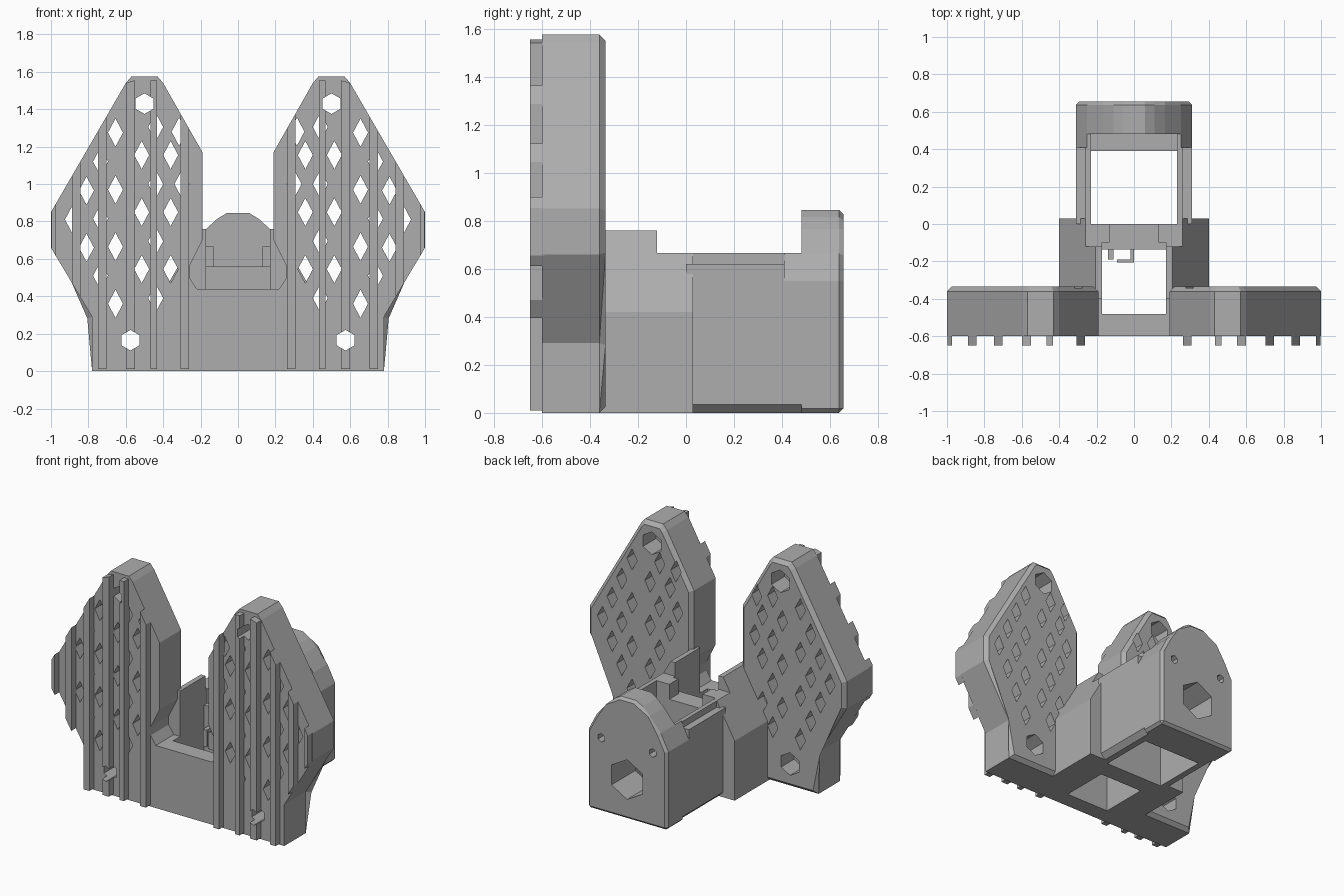
import bpy, bmesh, math

cube = bpy.data.objects.get("Cube")
if cube:
    bpy.data.objects.remove(cube, do_unlink=True)

grey = bpy.data.materials.new("plain_grey")
grey.use_nodes = True
grey.diffuse_color = (0.42, 0.42, 0.42, 1)
grey.node_tree.nodes["Principled BSDF"].inputs["Base Color"].default_value = (0.42, 0.42, 0.42, 1)


def add_prism(bm, profile, y0, y1, side=1):
    """Extrude an x-z profile along y; side -1 mirrors it."""
    front = [bm.verts.new((x * side, y0, z)) for x, z in profile]
    back = [bm.verts.new((x * side, y1, z)) for x, z in profile]
    bm.faces.new(front)
    bm.faces.new(back[::-1])
    n = len(profile)
    for i in range(n):
        j = (i + 1) % n
        bm.faces.new((front[j], front[i], back[i], back[j]))


def finish(name, bm):
    bmesh.ops.recalc_face_normals(bm, faces=bm.faces[:])
    mesh = bpy.data.meshes.new(name)
    bm.to_mesh(mesh)
    bm.free()
    mesh.materials.append(grey)
    obj = bpy.data.objects.new(name, mesh)
    bpy.context.collection.objects.link(obj)
    return obj


def prisms(name, parts, side=1):
    bm = bmesh.new()
    for profile, y0, y1 in parts:
        add_prism(bm, profile, y0, y1, side)
    return finish(name, bm)


def cut(obj, cutter):
    """Subtract a helper mesh, then drop the helper."""
    cutter.hide_render = True
    mod = obj.modifiers.new("cut", 'BOOLEAN')
    mod.operation = 'DIFFERENCE'
    mod.solver = 'EXACT'
    mod.object = cutter
    bpy.context.view_layer.objects.active = obj
    bpy.ops.object.modifier_apply(modifier=mod.name)
    bpy.data.objects.remove(cutter, do_unlink=True)


def box(x0, x1, z0, z1):
    return [(x0, z0), (x1, z0), (x1, z1), (x0, z1)]


def ngon(x, z, r, n=6):
    turn = math.tau / n
    return [(x + r * math.sin(i * turn), z + r * math.cos(i * turn)) for i in range(n)]


def diamond(x, z):
    return [(x, z - 0.075), (x + 0.04, z), (x, z + 0.075), (x - 0.04, z)]


def bevel_edges(bm, test, width):
    edges = [e for e in bm.edges if test(*[v.co for v in e.verts])]
    bmesh.ops.bevel(bm, geom=edges, offset=width, segments=1, affect='EDGES', clamp_overlap=True)


def plate_top(x):
    return min(1.555, 1.17 + 1.76 * (x - 0.19), 0.85 + 1.725 * (1 - x))


def plate_bottom(x):
    return 0.01 if x < 0.78 else 0.29 + 1.68 * (x - 0.78)


plate = [(0.19, 0), (0.78, 0), (0.78, 0.29), (1, 0.66), (1, 0.85), (0.6, 1.54),
         (0.57, 1.575), (0.43, 1.575), (0.4, 1.54), (0.19, 1.17), (0.19, 0.7),
         (0.26, 0.56), (0.26, 0.5), (0.22, 0.44), (0.19, 0.44)]
# Lattice columns: x, lowest z, count
columns = [(0.3, 1.0, 1), (0.315, 1.28, 1), (0.36, 0.545, 3), (0.44, 0.39, 4), (0.515, 0.545, 3),
           (0.655, 0.36, 4), (0.735, 0.51, 3), (0.81, 0.66, 2), (0.885, 0.81, 1)]
ribs = [(0.285, 0.045), (0.45, 0.035), (0.575, 0.05), (0.725, 0.045), (0.865, 0.045), (0.985, 0.026)]
screws = [(0.5, 1.43), (0.575, 0.165)]


def on_back(a, b):
    mid = (a + b) / 2
    return min(a.y, b.y) > -0.35 and (abs(mid.x) > 0.3 or mid.z > 0.7)


for side, word in ((1, "left"), (-1, "right")):
    # Pointed lattice plate
    bm = bmesh.new()
    add_prism(bm, plate, -0.6, -0.335, side)
    bevel_edges(bm, on_back, 0.026)
    panel = finish(word + "_lattice_plate", bm)
    cut(panel, prisms("diamond_cutter", [(diamond(x, z + 0.305 * i), -0.7, -0.2)
                                         for x, z, n in columns for i in range(n)], side))
    cut(panel, prisms("screw_cutter", [(ngon(x, z, 0.055), -0.7, -0.2) for x, z in screws], side))
    cut(panel, prisms("recess_cutter", [(ngon(x, z, 0.08), -0.48, -0.2) for x, z in screws], side))

    # Vertical ribs following the plate outline
    parts = []
    for x, w in ribs:
        a, b = x - w / 2, x + w / 2
        parts.append(([(a, plate_bottom(a)), (b, plate_bottom(b)),
                       (b, plate_top(b)), (a, plate_top(a))], -0.65, -0.59))
    rib_set = prisms(word + "_ribs", parts, side)
    cut(rib_set, prisms("rib_cutter", [(ngon(x, z, 0.055), -0.7, -0.5) for x, z in screws], side))

    # Shoulder block with sloped top
    prisms(word + "_shoulder", [
        ([(0.17, 0), (0.4, 0), (0.4, 0.42), (0.24, 0.7), (0.205, 0.76), (0.17, 0.76)], -0.4, -0.12),
        ([(0.17, 0), (0.4, 0), (0.4, 0.42), (0.26, 0.665), (0.17, 0.665)], -0.12, -0.1),
        ([(0.235, 0), (0.4, 0), (0.4, 0.42), (0.26, 0.665), (0.235, 0.665)], -0.1, 0.03)], side)
    prisms(word + "_front_post", [(box(0.17, 0.195, 0, 0.44), -0.6, -0.4)], side)

    # Side wall of the rear housing, stepped along its top edge
    bm = bmesh.new()
    add_prism(bm, [(0.23, 0), (0.31, 0), (0.31, 0.62), (0.26, 0.62), (0.26, 0.665), (0.23, 0.665)],
              0.0, 0.41, side)
    add_prism(bm, [(0.23, 0), (0.31, 0), (0.31, 0.55), (0.25, 0.665), (0.23, 0.665)], 0.41, 0.5, side)
    bevel_edges(bm, lambda a, b: max(a.z, b.z) < 0.01 and min(abs(a.x), abs(b.x)) > 0.3, 0.035)
    finish(word + "_housing_wall", bm)

# Low front wall between the plates
prisms("front_wall", [(box(-0.19, 0.19, 0, 0.44), -0.6, -0.48)])

# Cross bar with a notch in its top
prisms("cross_bar", [([(-0.235, 0), (0.235, 0), (0.235, 0.665), (0.13, 0.665), (0.13, 0.56),
                       (-0.13, 0.56), (-0.13, 0.665), (-0.235, 0.665)], -0.1, 0),
                     (box(-0.17, 0.17, 0, 0.56), -0.135, -0.1)])

# Small hook in front of the bar
prisms("hook", [(box(-0.02, 0, 0.3, 0.42), -0.205, -0.13),
                (box(-0.09, 0, 0.3, 0.42), -0.205, -0.19),
                (box(-0.14, -0.11, 0.3, 0.42), -0.19, -0.13)])

# Domed rear wall and the ledge inside it
half = [(0.31, 0), (0.31, 0.55), (0.25, 0.665), (0.165, 0.765), (0.11, 0.815), (0.06, 0.845)]
dome = half + [(-x, z) for x, z in reversed(half)]
bm = bmesh.new()
add_prism(bm, dome, 0.48, 0.655)
bevel_edges(bm, lambda a, b: min(a.y, b.y) > 0.6 or max(a.z, b.z) < 0.01 and abs(a.x - b.x) < 0.01, 0.018)
rear = finish("domed_rear_wall", bm)
ledge = prisms("rear_ledge", [(box(-0.23, 0.23, 0, 0.56), 0.39, 0.48)])
for part in (rear, ledge):
    cut(part, prisms("rear_cutter", [(ngon(0, 0.28, 0.14), 0.3, 0.8)]
                     + [(ngon(x, 0.52, 0.03), 0.3, 0.8) for x in (-0.2, 0.2)]))
